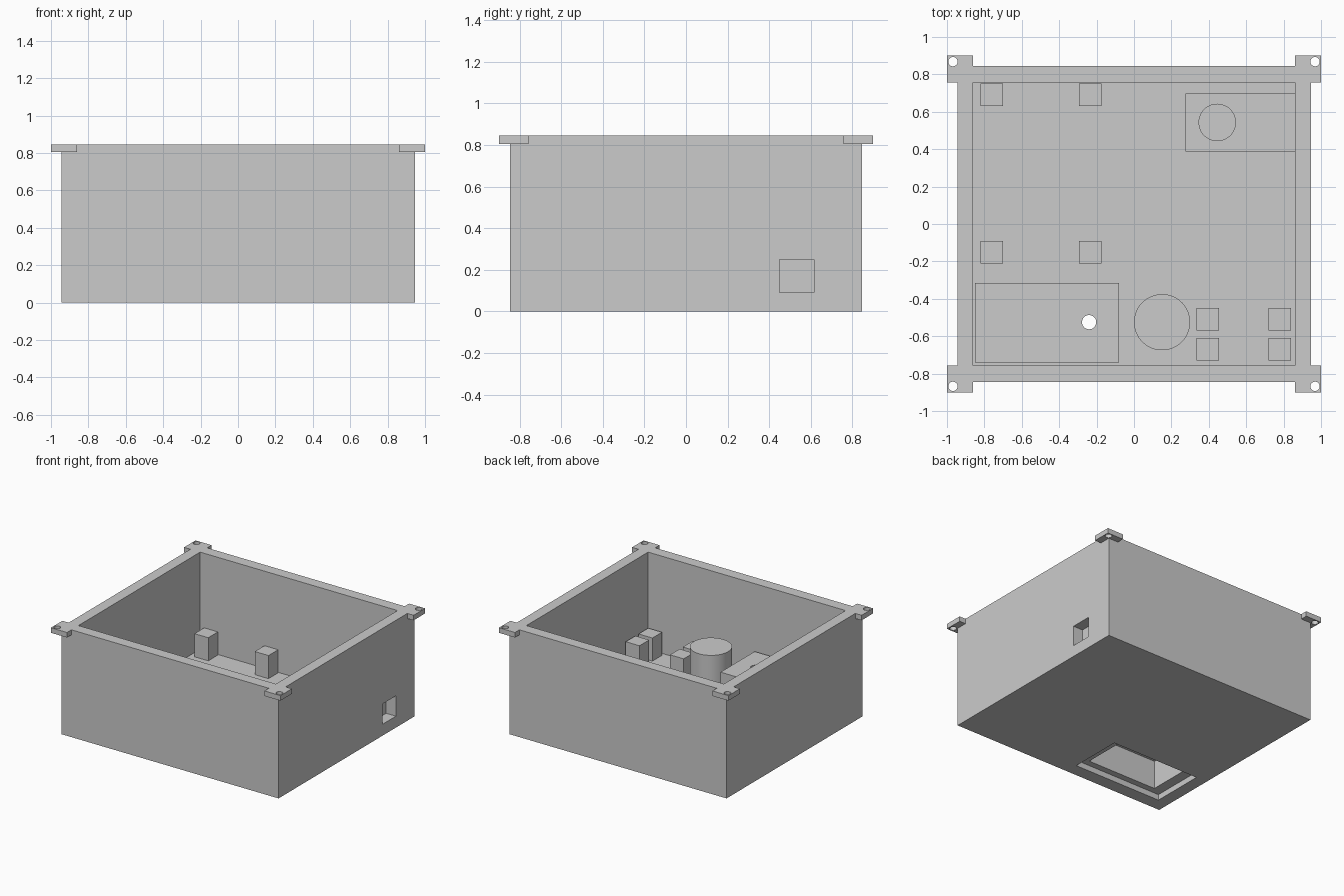
import bpy
import bmesh
import math
from mathutils import Matrix, Vector

default = bpy.data.objects.get("Cube")
if default:
    bpy.data.objects.remove(default, do_unlink=True)

GREY = (0.6, 0.6, 0.6, 1.0)
plastic = bpy.data.materials.new("grey_plastic")
plastic.use_nodes = True
plastic.diffuse_color = GREY
plastic.node_tree.nodes["Principled BSDF"].inputs["Base Color"].default_value = GREY

FLOOR, TOP = 0.08, 0.845


def finish(name, bm):
    mesh = bpy.data.meshes.new(name)
    bm.to_mesh(mesh)
    bm.free()
    mesh.materials.append(plastic)
    obj = bpy.data.objects.new(name, mesh)
    bpy.context.collection.objects.link(obj)
    return obj


def box(name, x, y, z):
    """Box spanning the given (low, high) ranges."""
    bm = bmesh.new()
    lo, hi = (Vector(c) for c in zip(x, y, z))
    place = Matrix.Translation((lo + hi) / 2) @ Matrix.Diagonal((*(hi - lo), 1))
    bmesh.ops.create_cube(bm, size=1, matrix=place)
    return finish(name, bm)


def cylinder(name, x, y, radius, z, sides=64):
    bm = bmesh.new()
    bmesh.ops.create_cone(bm, cap_ends=True, segments=sides, radius1=radius, radius2=radius,
                          depth=z[1] - z[0],
                          matrix=Matrix.Translation((x, y, (z[0] + z[1]) / 2)))
    obj = finish(name, bm)
    for face in obj.data.polygons:
        face.use_smooth = abs(face.normal.z) < 0.5
    for edge in obj.data.edges:
        a, b = (obj.data.vertices[i].co.z for i in edge.vertices)
        edge.use_edge_sharp = abs(a - b) < 0.001
    return obj


def cut(obj, *cutters):
    for cutter in cutters:
        mod = obj.modifiers.new("cut_" + cutter.name, "BOOLEAN")
        mod.operation = "DIFFERENCE"
        mod.solver = "EXACT"
        mod.object = cutter
        cutter.hide_render = True
        cutter.hide_set(True)
        cutter.display_type = "WIRE"


# Open case with a side window and a stepped hatch in the floor
case = box("case", (-0.945, 0.945), (-0.845, 0.845), (0, TOP))
interior = box("interior_cutter", (-0.86, 0.86), (-0.757, 0.757), (FLOOR, 1.0))
window = box("window_cutter", (0.8, 1.1), (0.45, 0.615), (0.09, 0.25))
hatch = box("hatch_cutter", (-0.85, -0.08), (-0.74, -0.315), (-0.1, 0.045))
pocket = box("pocket_cutter", (-0.77, -0.16), (-0.69, -0.36), (-0.1, 0.27))
cut(case, interior, window, hatch, pocket)

# Hollow compartment above the hatch, with a wire hole in its roof
compartment = box("battery_compartment", (-0.85, -0.08), (-0.74, -0.315), (FLOOR, 0.32))
wire_hole = cylinder("wire_hole_cutter", -0.24, -0.525, 0.038, (0.15, 0.5), 32)
cut(compartment, pocket, wire_hole)

# Corner mounting tabs with screw holes
for sx, x_side in ((1, "left"), (-1, "right")):
    for sy, y_side in ((1, "back"), (-1, "front")):
        label = f"{y_side}_{x_side}"
        tab = box(f"tab_{label}", sorted((sx * 0.86, sx)),
                  sorted((sy * 0.757, sy * 0.9)), (0.805, TOP))
        hole = cylinder(f"screw_hole_cutter_{label}", sx * 0.968, sy * 0.868, 0.025,
                        (0.7, 1.0), 32)
        cut(tab, hole)

# Square standoffs on the floor: a wide set and a narrow set
for set_name, xs, ys in (("wide", (-0.76, -0.235), (0.69, -0.15)),
                         ("narrow", (0.395, 0.78), (-0.51, -0.67))):
    for x in xs:
        for y in ys:
            box(f"standoff_{set_name}", (x - 0.06, x + 0.06), (y - 0.06, y + 0.06),
                (FLOOR, 0.262))

# Round drum beside the compartment
cylinder("drum", 0.15, -0.525, 0.15, (FLOOR, 0.38))

# Block behind the side window with a round knob on top
box("window_block", (0.275, 0.86), (0.388, 0.697), (FLOOR, 0.3))
cylinder("block_knob", 0.445, 0.543, 0.1, (0.3, 0.36))
